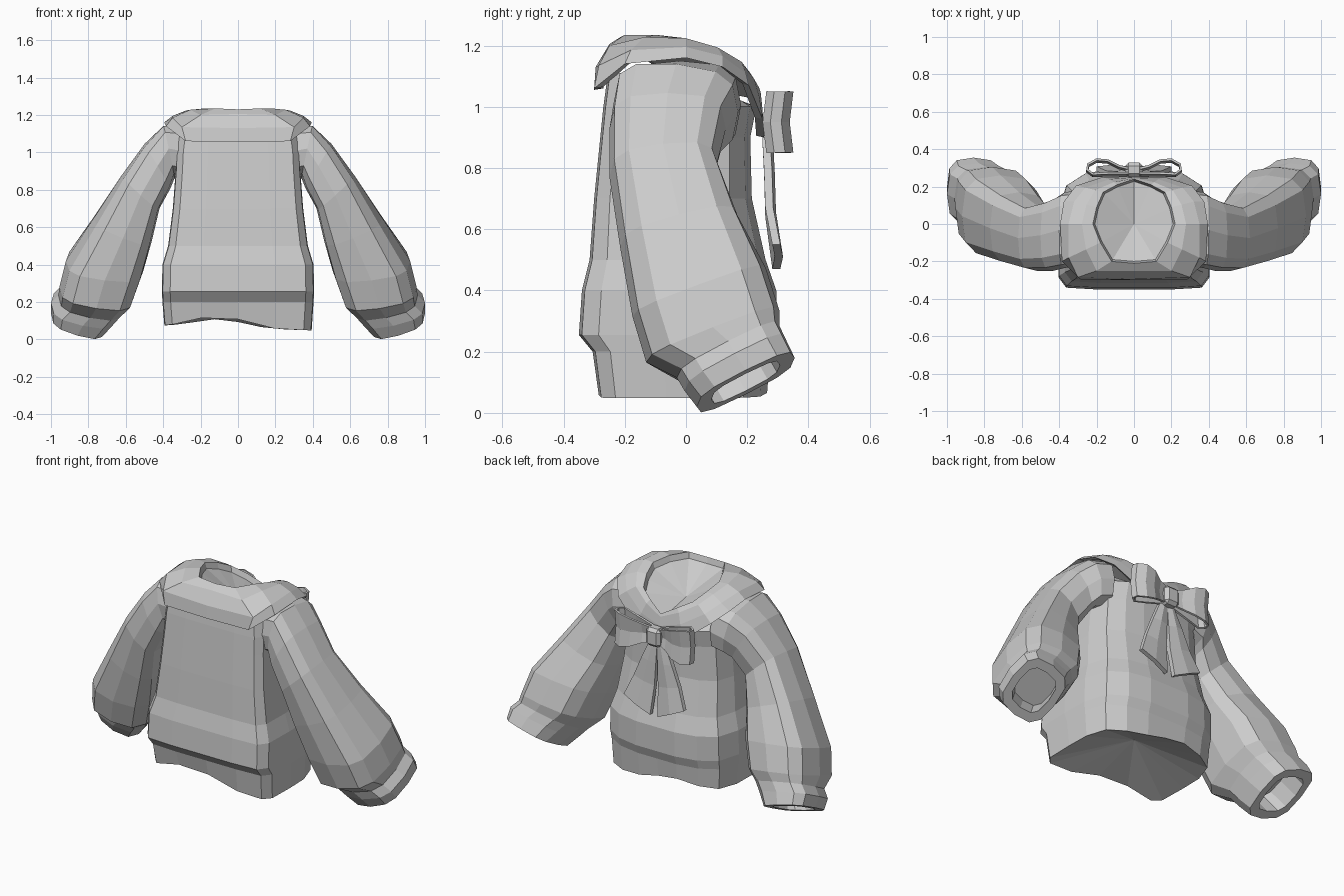
import bpy, bmesh, math
from mathutils import Vector

if "Cube" in bpy.data.objects:
    bpy.data.objects.remove(bpy.data.objects["Cube"])


def loft(name, rings, start=None, end=None, closed=True):
    """Skin a list of equal rings; optional fan apex points close the ends."""
    bm = bmesh.new()
    vs = [[bm.verts.new(p) for p in r] for r in rings]
    n = len(rings[0])
    for a, b in zip(vs, vs[1:]):
        for i in range(n if closed else n - 1):
            j = (i + 1) % n
            bm.faces.new((a[i], a[j], b[j], b[i]))
    for apex, ring in ((start, vs[0]), (end, vs[-1])):
        if apex is not None:
            c = bm.verts.new(apex)
            for i in range(n):
                bm.faces.new((ring[i], ring[(i + 1) % n], c))
    bmesh.ops.recalc_face_normals(bm, faces=bm.faces)
    me = bpy.data.meshes.new(name)
    bm.to_mesh(me)
    bm.free()
    ob = bpy.data.objects.new(name, me)
    bpy.context.collection.objects.link(ob)
    return ob


def mirrored(half):
    return half + [(-p[0],) + tuple(p[1:]) for p in reversed(half[1:-1])]


# Torso: flat front, rounder back, bulging above the waistband
section = mirrored([(0, -1), (.5, -1), (.9, -.97), (1, -.8), (1.01, -.2), (1, .3),
                    (.9, .72), (.65, .92), (.32, 1), (0, 1)])
levels = [(.06, .39, -.285, .265), (.2, .40, -.305, .275), (.255, .403, -.35, .295),
          (.40, .40, -.34, .295), (.5, .37, -.315, .26), (.7, .345, -.30, .215),
          (.9, .33, -.28, .21), (1.0, .325, -.27, .23), (1.11, .31, -.255, .20)]
rings = []
for k, (z, hw, yf, yb) in enumerate(levels):
    ring = []
    for u, v in section:
        x, y = u * hw, (yf + yb) / 2 + v * (yb - yf) / 2
        dz = 0
        if k == 0:                                   # wavy hem
            dz = -.03 * x + (.045 if y > 0 else .065) * math.exp(-((x + .1) / .18) ** 2)
        elif k == len(levels) - 1:                   # shoulders fall to the back
            dz = -.5 * max(y, 0)
        ring.append((x, y, z + dz))
    rings.append(ring)
loft("torso", rings, start=(0, 0, .2))

# Collar: neck opening, folded shoulder band, square at the front, pointed at the back
neck = [(0, -.21, 1.23), (.12, -.20, 1.235), (.18, -.1, 1.235), (.22, 0, 1.22),
        (.2, .09, 1.19), (.165, .17, 1.15), (.09, .21, 1.11), (0, .24, 1.06)]
fold = [(0, -.295, 1.13), (.30, -.285, 1.135), (.35, -.18, 1.185), (.35, 0, 1.195),
        (.32, .12, 1.165), (.26, .195, 1.11), (.13, .24, 1.03), (0, .25, .99)]
edge = [(0, -.30, 1.055), (.28, -.30, 1.06), (.385, -.2, 1.14), (.395, 0, 1.16),
        (.375, .12, 1.13), (.31, .205, 1.07), (.17, .25, .96), (0, .255, .90)]
crest = [tuple(Vector(a).lerp(Vector(b), .45) + Vector((0, 0, .015))) for a, b in zip(neck, fold)]
crest[0], crest[1] = (0, -.25, 1.205), (.2, -.25, 1.2)
under = [(x * .9, y * .9, z + .005) for x, y, z in edge]
lip = [(x * .95, y * .95, z - .035) for x, y, z in neck]
loft("collar", [mirrored(r) for r in (under, edge, fold, crest, neck, lip)], end=(0, 0, 1.07))

# Sleeves: outer xz, inner xz, front y, back y, tilt of the ring
SLEEVE = [((.29, 1.15), (.28, .86), -.22, .18, 0),
          ((.40, 1.14), (.34, .86), -.235, .17, -.02),
          ((.50, 1.045), (.36, .81), -.25, .13, 0),
          ((.62, .88), (.42, .70), -.25, .10, .02),
          ((.77, .65), (.46, .53), -.215, .17, .05),
          ((.92, .42), (.505, .37), -.175, .26, .08),
          ((.955, .28), (.56, .22), -.13, .305, .085),
          ((.96, .235), (.62, .165), -.03, .305, .085),
          ((1.0, .195), (.66, .12), -.005, .325, .085),
          ((1.0, .14), (.715, .06), .035, .355, .08)]
N = 12


def sup(t):
    return math.copysign(abs(t) ** .65, t)


for side, label in ((1, "right"), (-1, "left")):
    rings, centres = [], []
    for (ox, oz), (ix, iz), yf, yb, skew in SLEEVE:
        c = Vector(((ox + ix) / 2, (yf + yb) / 2, (oz + iz) / 2))
        a = Vector(((ox - ix) / 2, 0, (oz - iz) / 2))
        b = Vector((0, (yb - yf) / 2, skew))
        ring = []
        for i in range(N):
            t = 2 * math.pi * i / N
            ring.append(c + a * sup(math.cos(t)) + b * sup(math.sin(t)))
        rings.append(ring)
        centres.append(c)
    # cuff rim and recessed opening
    rim = [centres[-1].lerp(p, .7) for p in rings[-1]]
    shift = (centres[-3] - centres[-1]) * .9
    rings += [rim, [p + shift for p in rim]]
    apex = centres[-1] + shift
    flip = [[(side * p.x, p.y, p.z) for p in r] for r in rings]
    loft(label + "_sleeve", flip, end=(side * apex.x, apex.y, apex.z))

# Bow on the back: two hollow loops and two hanging tails
LOOP = [(.02, .295, .045), (.08, .31, .06), (.14, .34, .085), (.20, .345, .1), (.245, .32, .1),
        (.25, .29, .1), (.22, .268, .1), (.14, .272, .08), (.02, .272, .045)]
TAIL = [(.0, .05, .262, .90, .90), (.005, .10, .268, .78, .79),
        (.012, .15, .272, .64, .67), (.025, .20, .295, .47, .55)]
for side, label in ((1, "right"), (-1, "left")):
    strip = [[(side * x, y, .95 - h), (side * x, y - .012, .95), (side * x, y, .95 + h)]
             for x, y, h in LOOP]
    ob = loft(label + "_bow_loop", strip, closed=False)
    sol = ob.modifiers.new("thickness", 'SOLIDIFY')
    sol.thickness = .012
    sol.offset = 0
    rings = []
    for xi, xo, y, zi, zo in TAIL:
        xm, zm = (xi + xo) / 2, (zi + zo) / 2
        rings.append([(side * x, yy, z) for x, yy, z in
                      ((xi, y - .013, zi), (xm, y - .005, zm), (xo, y - .013, zo),
                       (xo, y + .013, zo), (xm, y + .022, zm), (xi, y + .013, zi))])
    x, y, z = [sum(p[k] for p in rings[-1]) / 6 for k in range(3)]
    loft(label + "_bow_tail", rings, end=(x, y, z))

# Bow knot
bpy.ops.mesh.primitive_cube_add(size=1, location=(0, .29, .945))
knot = bpy.context.object
knot.name = "bow_knot"
knot.scale = (.095, .075, .11)
bpy.ops.object.transform_apply(location=False, rotation=False, scale=True)
bev = knot.modifiers.new("bevel", 'BEVEL')
bev.width = .018
bev.segments = 1
